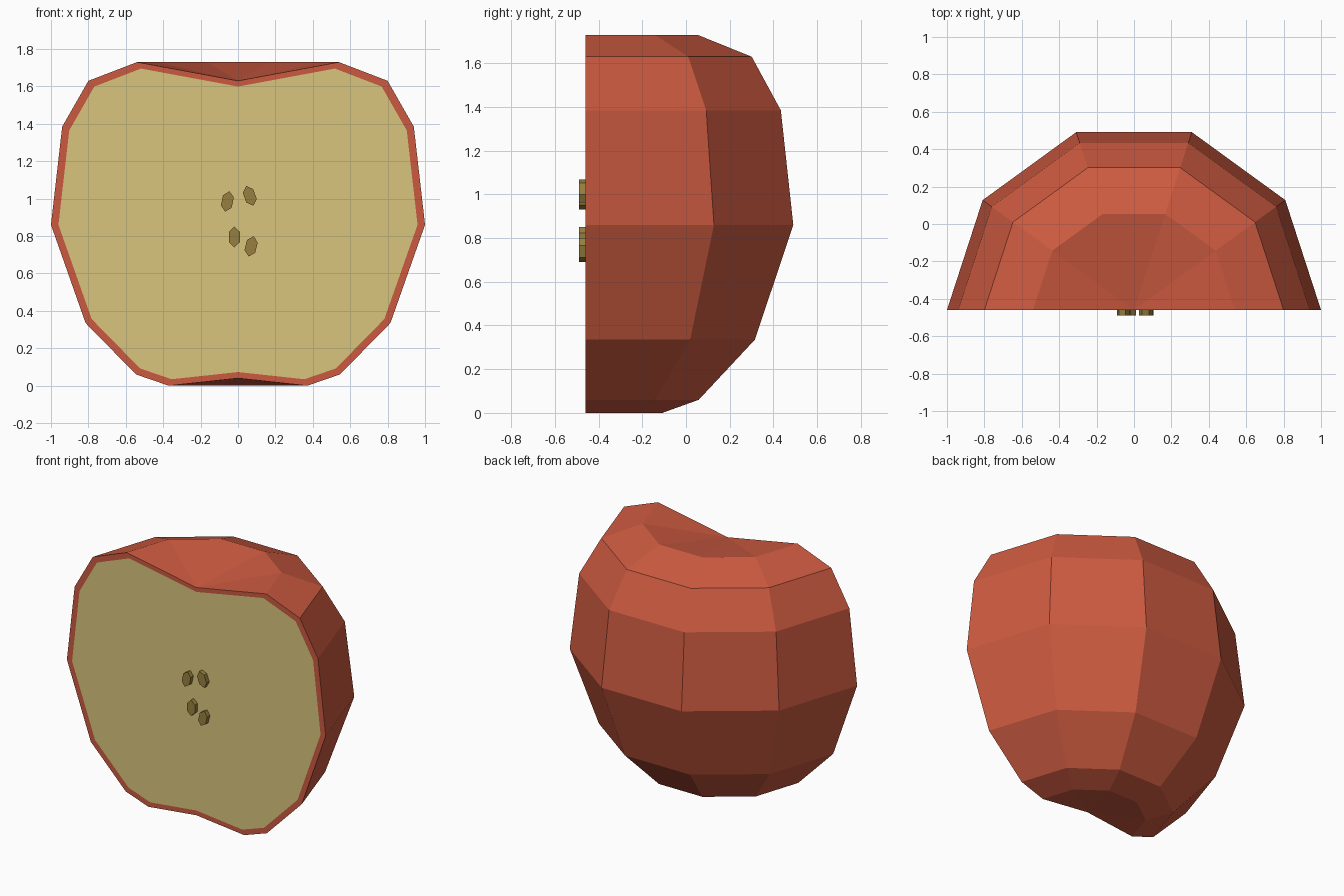
import bpy, bmesh, math
from mathutils import Matrix, Vector

if "Cube" in bpy.data.objects:
    bpy.data.objects.remove(bpy.data.objects["Cube"])

CUT_Y = -0.46   # plane of the cut face, which also holds the apple's axis


def material(name, rgb):
    m = bpy.data.materials.new(name)
    lin = [((c / 255 + 0.055) / 1.055) ** 2.4 for c in rgb]
    m.diffuse_color = (*lin, 1)
    m.use_nodes = True
    m.node_tree.nodes["Principled BSDF"].inputs["Base Color"].default_value = m.diffuse_color
    return m


def make_object(name, bm, mats):
    mesh = bpy.data.meshes.new(name)
    bmesh.ops.recalc_face_normals(bm, faces=bm.faces)
    bm.to_mesh(mesh)
    bm.free()
    ob = bpy.data.objects.new(name, mesh)
    for m in mats:
        mesh.materials.append(m)
    bpy.context.collection.objects.link(ob)
    return ob


skin = material("red skin", (204, 90, 64))
flesh = material("cream flesh", (217, 197, 125))
seed_brown = material("seed brown", (150, 127, 62))

# Half apple: profile (radius, height) spun half a turn in five steps
profile = [(0, 1.63), (0.54, 1.73), (0.80, 1.63), (0.94, 1.385), (1.0, 0.86),
           (0.815, 0.335), (0.545, 0.06), (0.37, 0), (0, 0.04)]
bm = bmesh.new()
verts = [bm.verts.new((r, CUT_Y, z)) for r, z in profile]
edges = [bm.edges.new(pair) for pair in zip(verts, verts[1:])]
bmesh.ops.spin(bm, geom=verts + edges, cent=(0, CUT_Y, 0), axis=(0, 0, 1),
               angle=math.pi, steps=5)
bmesh.ops.remove_doubles(bm, verts=bm.verts, dist=0.001)

# Cut face: fill the open side, then inset the flesh inside a skin rim
cut = bmesh.ops.contextual_create(
    bm, geom=[e for e in bm.edges if e.is_boundary])["faces"][0]
bmesh.ops.inset_individual(bm, faces=[cut], thickness=0.001)
centre = Vector((0, CUT_Y, 0.865))
rim_shape = {}
for v in cut.verts:   # match each inset corner with its outline corner
    rim_shape[v] = min((e.other_vert(v) for e in v.link_edges
                        if e not in cut.edges),
                       key=lambda o: (o.co - v.co).length).co.copy()
for v, co in rim_shape.items():
    v.co = centre + (co - centre) * 0.96
cut.material_index = 1
make_object("apple_half", bm, [skin, flesh])

# Seeds: stretched hexagonal prisms standing out of the cut face (x, z, tilt)
seeds = [(-0.057, 0.985, 12), (0.063, 1.015, -20),
         (-0.02, 0.795, 0), (0.07, 0.745, 14)]
for i, (x, z, tilt) in enumerate(seeds):
    bm = bmesh.new()
    bmesh.ops.create_cone(bm, cap_ends=True, segments=6,
                          radius1=1, radius2=1, depth=0.06)
    top = max(bm.verts, key=lambda v: v.co.y).co
    if top.y < 0.95:   # put a corner at the tip
        bmesh.ops.rotate(bm, verts=bm.verts,
                         matrix=Matrix.Rotation(math.radians(30), 3, 'Z'))
    bmesh.ops.scale(bm, verts=bm.verts, vec=(0.034, 0.056, 1))
    bmesh.ops.transform(
        bm, verts=bm.verts,
        matrix=Matrix.Translation((x, CUT_Y, z))
        @ Matrix.Rotation(math.radians(tilt), 4, 'Y')
        @ Matrix.Rotation(math.radians(90), 4, 'X'))
    make_object(f"seed_{i + 1}", bm, [seed_brown])
